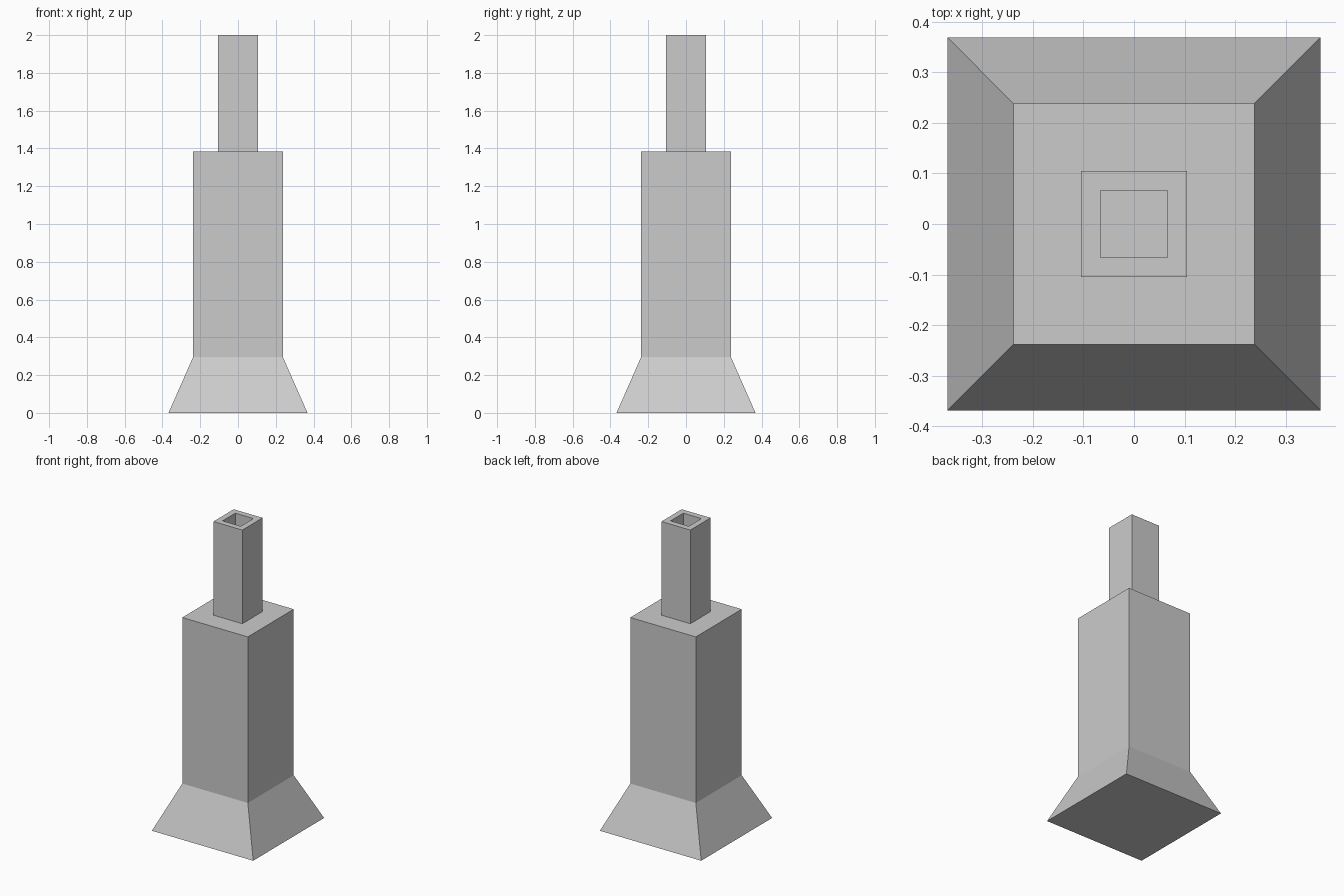
import bpy
import bmesh

if "Cube" in bpy.data.objects:
    bpy.data.objects.remove(bpy.data.objects["Cube"])


def square_loft(name, rings):
    """Loft square rings given as (half width, z), capped at both ends."""
    bm = bmesh.new()
    loops = [[bm.verts.new((sx * h, sy * h, z))
              for sx, sy in ((-1, -1), (1, -1), (1, 1), (-1, 1))]
             for h, z in rings]
    for a, b in zip(loops, loops[1:]):
        for i in range(4):
            j = (i + 1) % 4
            bm.faces.new((a[i], a[j], b[j], b[i]))
    bm.faces.new(loops[0][::-1])
    bm.faces.new(loops[-1])
    bmesh.ops.recalc_face_normals(bm, faces=bm.faces)
    mesh = bpy.data.meshes.new(name)
    bm.to_mesh(mesh)
    bm.free()
    obj = bpy.data.objects.new(name, mesh)
    bpy.context.collection.objects.link(obj)
    return obj


SHOULDER = 1.385

# Flared foot, straight body, shoulder, neck, and the square bore inside the neck
square_loft("square_tower", [
    (0.368, 0.0),
    (0.238, 0.295),
    (0.238, SHOULDER),
    (0.105, SHOULDER),
    (0.105, 2.0),
    (0.066, 2.0),
    (0.066, SHOULDER),
])
